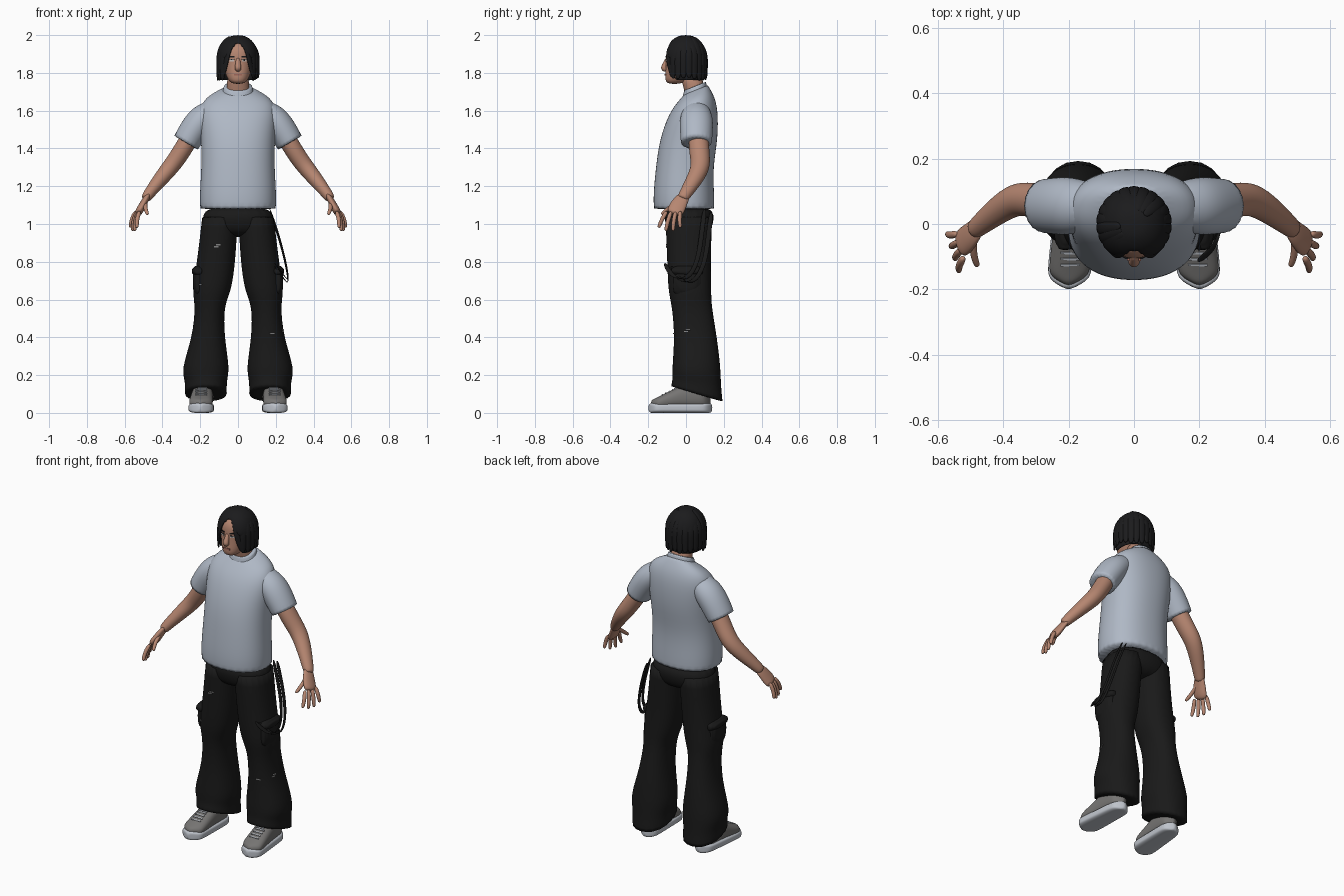
import bpy, bmesh, math, random
from mathutils import Vector, Matrix

random.seed(4)
if "Cube" in bpy.data.objects:
    bpy.data.objects.remove(bpy.data.objects["Cube"])


def material(name, red, green, blue):
    mat = bpy.data.materials.new(name)
    mat.use_nodes = True
    mat.diffuse_color = (red, green, blue, 1)
    mat.node_tree.nodes["Principled BSDF"].inputs["Base Color"].default_value = mat.diffuse_color
    return mat


SKIN = material("skin", .47, .24, .165)
HAIR = material("hair_black", .011, .011, .012)
SHIRT = material("shirt_blue_grey", .43, .48, .56)
CLOTH = material("trouser_black", .01, .01, .01)
SOLE = material("sole_pale", .52, .55, .6)
SHOE = material("shoe_grey", .18, .175, .17)
FRAY = material("frayed_grey", .22, .22, .22)
LIP = material("lip", .33, .13, .1)
EYE = material("eye_white", .55, .5, .47)


def finish(name, bm, mat, mirror=False, smooth=True, thickness=0):
    bmesh.ops.recalc_face_normals(bm, faces=bm.faces)
    for face in bm.faces:
        face.smooth = smooth
    mesh = bpy.data.meshes.new(name)
    bm.to_mesh(mesh)
    bm.free()
    mesh.materials.append(mat)
    ob = bpy.data.objects.new(name, mesh)
    bpy.context.collection.objects.link(ob)
    if mirror:
        ob.modifiers.new("mirror", "MIRROR").use_mirror_merge = False
    if thickness:
        solid = ob.modifiers.new("thickness", "SOLIDIFY")
        solid.thickness, solid.offset = thickness, -1
    if smooth:
        subdivision = ob.modifiers.new("smooth", "SUBSURF")
        subdivision.levels = subdivision.render_levels = 2
    return ob


def loft(rings, sides=20, power=2.3, crisp=False):
    """Skin rings of (centre, u, v, u radius, v radius) with superellipse sections."""
    bm = bmesh.new()
    loops = []
    for centre, u, v, a, b in rings:
        loop = []
        for i in range(sides):
            angle = math.tau * i / sides
            x, y = math.cos(angle), math.sin(angle)
            scale = (abs(x) ** power + abs(y) ** power) ** (-1 / power)
            loop.append(bm.verts.new(centre + u * (a * x * scale) + v * (b * y * scale)))
        loops.append(loop)
    for low, high in zip(loops, loops[1:]):
        for i in range(sides):
            j = (i + 1) % sides
            bm.faces.new((low[i], low[j], high[j], high[i]))
    crease = bm.edges.layers.float.new("crease_edge")
    for loop in (loops[0], loops[-1]):
        cap = bm.faces.new(loop)
        for edge in cap.edges:
            edge[crease] = .9 if crisp else 0
    return bm


def level(z, half, front, back, slope=0, x=0):
    """One level section; slope makes it rise towards the back."""
    return (Vector((x, (front + back) / 2, z)), Vector((1, 0, 0)), Vector((0, 1, slope)),
            half, (back - front) / 2)


def tube(points, radii, flat=1.0, ref=(0, 1, 0), sides=12, power=2, crisp=False):
    """Sections along a path, as wide as the radii along ref and flattened across it."""
    points = [Vector(p) for p in points]
    rings = []
    for i, (point, radius) in enumerate(zip(points, radii)):
        ahead = points[min(i + 1, len(points) - 1)] - points[max(i - 1, 0)]
        ahead.normalize()
        u = Vector(ref)
        u = (u - ahead * u.dot(ahead)).normalized()
        rings.append((point, u, ahead.cross(u), radius, radius * flat))
    return loft(rings, sides, power, crisp)


def plate(name, target, origin, direction, width, height, mat, turn=0):
    """Thin plate laid on the surface that a ray from origin meets."""
    bpy.context.view_layer.update()
    evaluated = target.evaluated_get(bpy.context.evaluated_depsgraph_get())
    hit, place, normal, _ = evaluated.ray_cast(Vector(origin), Vector(direction))
    if hit:
        bm = bmesh.new()
        facing = normal.to_track_quat("Z", "Y").to_matrix().to_4x4()
        size = Matrix.Diagonal((width, height, .006, 1))
        spin = Matrix.Rotation(turn, 4, "Z")
        bmesh.ops.create_cube(bm, size=1, matrix=Matrix.Translation(place) @ facing @ spin @ size)
        finish(name, bm, mat, smooth=False)


# Shirt: torso, collar and sleeves
finish("shirt_body", loft([
    level(z=1.08, half=.2, front=-.17, back=.15),
    level(z=1.15, half=.204, front=-.174, back=.15),
    level(z=1.3, half=.193, front=-.16, back=.142),
    level(z=1.45, half=.195, front=-.14, back=.17),
    level(z=1.6, half=.21, front=-.09, back=.17, slope=.1),
    level(z=1.67, half=.175, front=-.04, back=.145, slope=.2),
    level(z=1.71, half=.085, front=-.01, back=.115, slope=.4)], sides=28, crisp=True), SHIRT)
finish("collar", loft([
    level(z=1.69, half=.084, front=-.02, back=.115, slope=.4),
    level(z=1.73, half=.075, front=-.01, back=.105, slope=.4)], crisp=True), SHIRT)
finish("sleeves", tube([(.13, .055, 1.6), (.19, .055, 1.56), (.24, .055, 1.49), (.275, .055, 1.43)],
                       [.07, .09, .088, .083], flat=.88, sides=20, crisp=True), SHIRT, mirror=True)

# Arms and hands, with the four fingers spread between the outer two
finish("arms", tube([(.2, .06, 1.55), (.3, .07, 1.38), (.35, .08, 1.31), (.4, .055, 1.25), (.48, -.01, 1.15), (.49, -.02, 1.13)],
                    [.055, .055, .052, .047, .032, .03], flat=.9, sides=16), SKIN, mirror=True)
finish("palms", tube([(.47, 0, 1.16), (.495, -.03, 1.12), (.515, -.05, 1.08), (.535, -.065, 1.05)],
                     [.03, .042, .048, .044], flat=.45), SKIN, mirror=True)


def finger(name, root, tip):
    bend = root.lerp(tip, .5) + Vector((.008, -.005, 0))
    finish(name, tube([root, bend, tip.lerp(bend, .2), tip], [.013, .012, .011, .006], sides=8), SKIN, mirror=True)


for i, name in enumerate(("index", "middle", "ring", "little")):
    t = i / 3
    arch = Vector((0, 0, -.02 * math.sin(math.pi * t)))
    finger(name + "_fingers", Vector((.52, -.1, 1.07)).lerp(Vector((.54, -.03, 1.07)), t),
           Vector((.535, -.145, .98)).lerp(Vector((.57, -.03, .98)), t) + arch)
finger("thumbs", Vector((.49, -.04, 1.12)), Vector((.478, -.13, 1.05)))

# Neck, head and face
finish("neck", loft([level(z=1.65, half=.065, front=0, back=.11),
                     level(z=1.72, half=.06, front=-.01, back=.1),
                     level(z=1.8, half=.057, front=-.04, back=.08)]), SKIN)
head = finish("head", loft([
    level(z=1.74, half=.036, front=-.104, back=-.02),
    level(z=1.775, half=.06, front=-.112, back=.03),
    level(z=1.82, half=.074, front=-.108, back=.08),
    level(z=1.87, half=.082, front=-.106, back=.09),
    level(z=1.93, half=.084, front=-.106, back=.09),
    level(z=1.975, half=.055, front=-.06, back=.06)], sides=24), SKIN)
finish("nose", tube([(0, -.096, 1.88), (0, -.108, 1.85), (0, -.122, 1.825), (0, -.1, 1.81)],
                    [.012, .014, .02, .014], ref=(1, 0, 0), sides=10), SKIN)
for side in (1, -1):
    for name, x, z, width, height, mat in (("eye", .033, 1.866, .026, .009, EYE),
                                           ("eyelid", .033, 1.872, .03, .003, HAIR),
                                           ("eyebrow", .035, 1.886, .036, .007, HAIR),
                                           ("pupil", .033, 1.867, .009, .008, HAIR)):
        origin = (side * x, -1, z)
        plate(name, head, origin, (0, 1, 0), width, height, mat)
plate("mouth", head, (0, -1, 1.79), (0, 1, 0), .042, .01, LIP)

# Hair: domed shell with an opening for the face
CROWN = 1.88
rings = []
for i in range(13):
    z = 1.76 + i * .02
    above = max(0, z - CROWN) / .125
    dome = math.sqrt(1 - above ** 2) - max(0, CROWN - z)
    rings.append(level(z, half=.108 * dome, front=-.113 * dome, back=.108 * dome))
bm = loft(rings, sides=32)
opening = []
for face in bm.faces:
    spot = face.calc_center_median()
    below = len(face.verts) > 4 and spot.z < CROWN
    if below or spot.y < 0 and abs(spot.x) < min(.08, 1.96 - spot.z):
        opening.append(face)
bmesh.ops.delete(bm, geom=opening, context="FACES")
finish("hair_shell", bm, HAIR, thickness=.014)


def lock(name, start, twist=0.0, mirror=False):
    """Flat strand from the crown over the dome and straight down."""
    points, radii = [], []
    length = random.uniform(.105, .125)
    for j in range(1, 9):
        fall = j * .38
        angle = start + twist * fall
        reach = .107 * math.sin(min(fall, math.pi / 2))
        points.append((reach * math.sin(angle), -reach * math.cos(angle), CROWN + length * math.cos(fall)))
        radii.append(.022 * math.sqrt(math.sin(fall)))
    facing = (math.cos(angle), math.sin(angle), 0)
    finish(name, tube(points, radii, flat=.45, ref=facing, sides=8), HAIR, mirror)


lock("fringe_locks", start=.2, twist=.25, mirror=True)
for i in range(17):
    lock("hair_lock", start=math.radians(50 + i * 260 / 16))

# Trousers: hips, flared legs and side pockets
finish("trouser_hips", loft([level(z=1.1, half=.188, front=-.12, back=.15),
                             level(z=1, half=.192, front=-.115, back=.15),
                             level(z=.93, half=.15, front=-.08, back=.11)]), CLOTH)
legs = finish("trouser_legs", loft([
    level(z=1.04, x=.095, half=.095, front=-.11, back=.14),
    level(z=.8, x=.115, half=.102, front=-.1, back=.13),
    level(z=.64, x=.14, half=.105, front=-.095, back=.135),
    level(z=.57, x=.15, half=.075, front=-.075, back=.135),
    level(z=.4, x=.157, half=.085, front=-.06, back=.165),
    level(z=.23, x=.172, half=.13, front=-.075, back=.185),
    level(z=.17, x=.17, half=.11, front=-.07, back=.185, slope=-.15),
    level(z=.1, x=.17, half=.112, front=-.08, back=.195, slope=-.3)], crisp=True), CLOTH, mirror=True)
for name, z, width, depth, height in (("cargo_pockets", .7, .06, .15, .16), ("pocket_flaps", .75, .07, .17, .06)):
    bm = bmesh.new()
    bmesh.ops.create_cube(bm, size=1, matrix=Matrix.Translation((.21, .005, z)) @ Matrix.Diagonal((width, depth, height, 1)))
    bmesh.ops.bevel(bm, geom=bm.edges[:], offset=.012, segments=2, affect="EDGES")
    finish(name, bm, CLOTH, mirror=True)

# Hanging straps on the left hip
for name, shift in (("outer_strap", 0), ("inner_strap", -.035)):
    path = [(.165, .135, 1.07), (.21, .12, .95), (.255, .1, .78), (.27, .04, .68), (.25, -.04, .7), (.19, -.08, .78)]
    finish(name, tube([(x, y + shift, z - shift / 2) for x, y, z in path], [.014] * len(path),
                      flat=.3, ref=(0, 1, .3), sides=8), CLOTH)

# Worn patches on the cloth
for x, z in ((-.105, .89), (-.115, .88), (-.2, .68), (.18, .42)):
    plate("frayed_patch", legs, (x, -1, z), (0, 1, 0), .025, .006, FRAY)
for y, z in ((.01, .44), (0, .43)):
    plate("frayed_side", legs, (1, y, z), (-1, 0, 0), .022, .006, FRAY)


# Shoes: sections from toe to heel, rounded at both ends
def shoe_part(name, mat, shrink, bottom, top, rise, power):
    rings = []
    for i in range(13):
        t = i / 12
        rounded = math.sqrt(1.01 - abs(2 * t - 1) ** 8)
        high = min(.15, top + rise * t)
        centre = Vector((.2 - .02 * t, (.34 * t - .2) * shrink, (bottom + high) / 2))
        rings.append((centre, Vector((1, 0, 0)), Vector((0, 0, 1)),
                      (.07 - .016 * t) * rounded * shrink, (high - bottom) / 2))
    return finish(name, loft(rings, power=power), mat, mirror=True)


shoe_part("shoe_soles", SOLE, shrink=1, bottom=0, top=.052, rise=0, power=5)
uppers = shoe_part("shoe_uppers", SHOE, shrink=.94, bottom=.02, top=.065, rise=.16, power=2.5)
for side in (1, -1):
    plate("shoe_tongue", uppers, (side * .19, -.05, 1), (0, 0, -1), .05, .03, SOLE)
    for i in range(4):
        plate("shoe_lace", uppers, (side * .195, i * .018 - .125, 1), (0, 0, -1), .06, .006, SOLE)
